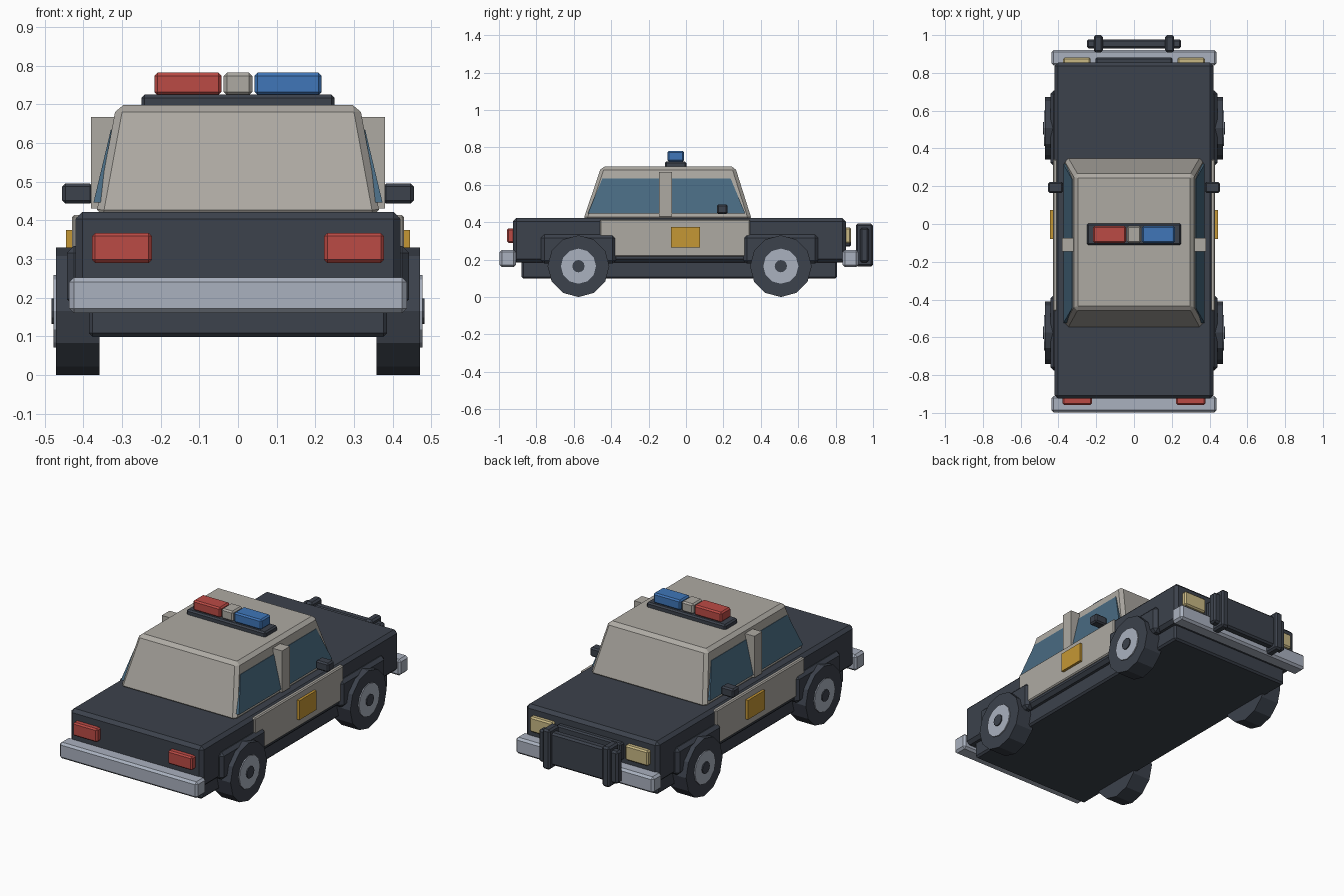
import bpy, bmesh, math
from mathutils import Matrix

cube = bpy.data.objects.get("Cube")
if cube:
    bpy.data.objects.remove(cube, do_unlink=True)


def material(name, rgb):
    m = bpy.data.materials.new(name)
    m.use_nodes = True
    m.diffuse_color = (*rgb, 1)
    m.node_tree.nodes["Principled BSDF"].inputs["Base Color"].default_value = (*rgb, 1)
    return m


DARK = material("charcoal paint", (0.045, 0.054, 0.072))
PALE = material("warm grey paint", (0.42, 0.40, 0.365))
STEEL = material("pale steel", (0.40, 0.44, 0.52))
GLASS = material("blue glass", (0.065, 0.145, 0.22))
RED = material("red lens", (0.50, 0.07, 0.06))
BLUE = material("blue lens", (0.05, 0.18, 0.48))
GOLD = material("gold badge", (0.56, 0.31, 0.035))
CREAM = material("cream lens", (0.58, 0.48, 0.23))


def finish(name, bm, mat, bevel):
    bmesh.ops.recalc_face_normals(bm, faces=bm.faces)
    mesh = bpy.data.meshes.new(name)
    bm.to_mesh(mesh)
    bm.free()
    mesh.materials.append(mat)
    ob = bpy.data.objects.new(name, mesh)
    bpy.context.collection.objects.link(ob)
    if bevel:
        mod = ob.modifiers.new("edge bevel", "BEVEL")
        mod.width = bevel
        mod.segments = 1
        mod.limit_method = "ANGLE"
    return ob


def loft(name, mat, low, high, z, bevel=0.0):
    """Block between two rectangles (x0, x1, y0, y1) at two heights."""
    bm = bmesh.new()
    rings = []
    for (x0, x1, y0, y1), h in zip((low, high), z):
        rings.append([bm.verts.new((x, y, h)) for x, y in
                      ((x0, y0), (x1, y0), (x1, y1), (x0, y1))])
    a, b = rings
    bm.faces.new(a)
    bm.faces.new(b)
    for i in range(4):
        j = (i + 1) % 4
        bm.faces.new((a[i], a[j], b[j], b[i]))
    return finish(name, bm, mat, bevel)


def box(name, mat, x, y, z, bevel=0.0):
    return loft(name, mat, (*x, *y), (*x, *y), z, bevel)


def disc(name, mat, x, y, radius, sides, bevel=0.0):
    """Cylinder along x at axle height."""
    bm = bmesh.new()
    bmesh.ops.create_cone(bm, cap_ends=True, segments=sides, radius1=radius,
                          radius2=radius, depth=abs(x[1] - x[0]))
    turn = Matrix.Rotation(math.pi / 2, 4, "Y")
    move = Matrix.Translation((sum(x) / 2, y, AXLE))
    bmesh.ops.transform(bm, matrix=move @ turn, verts=bm.verts)
    return finish(name, bm, mat, bevel)


AXLE = 0.165

# Lower body
box("chassis", DARK, (-0.386, 0.386), (-0.88, 0.808), (0.098, 0.22), 0.01)
box("body", DARK, (-0.42, 0.42), (-0.925, 0.855), (0.185, 0.422), 0.018)

# Cabin
loft("cabin", PALE, (-0.368, 0.368, -0.55, 0.353), (-0.315, 0.315, -0.453, 0.262),
     (0.41, 0.698), 0.018)

# Bumpers
box("rear_bumper", STEEL, (-0.437, 0.437), (-0.997, -0.91), (0.16, 0.252), 0.012)
box("nose_bumper", STEEL, (-0.437, 0.437), (0.838, 0.922), (0.16, 0.252), 0.012)

# Grille and push bar
box("grille", DARK, (-0.205, 0.205), (0.84, 0.882), (0.27, 0.37), 0.008)
box("push_bar_plate", DARK, (-0.25, 0.25), (0.93, 0.978), (0.185, 0.37), 0.01)

# Roof light bar
box("light_bar_base", DARK, (-0.25, 0.25), (-0.112, 0.002), (0.69, 0.725), 0.008)
box("light_bar_red", RED, (-0.216, -0.043), (-0.1, -0.01), (0.724, 0.782), 0.008)
box("light_bar_centre", PALE, (-0.037, 0.037), (-0.1, -0.01), (0.724, 0.782), 0.008)
box("light_bar_blue", BLUE, (0.043, 0.216), (-0.1, -0.01), (0.724, 0.782), 0.008)

# Paired parts on both sides
for side, s in (("left", 1), ("right", -1)):
    def sx(inner, outer):
        return tuple(sorted((s * inner, s * outer)))

    box(f"{side}_tail_light", RED, sx(0.223, 0.378), (-0.957, -0.91), (0.29, 0.367), 0.008)
    box(f"{side}_headlight", CREAM, sx(0.23, 0.375), (0.84, 0.882), (0.285, 0.372), 0.008)
    box(f"{side}_push_bar_post", DARK, sx(0.165, 0.213), (0.908, 1.0), (0.163, 0.392), 0.01)

    box(f"{side}_door_panel", PALE, sx(0.40, 0.43), (-0.46, 0.342), (0.216, 0.414), 0.006)
    box(f"{side}_badge", GOLD, sx(0.42, 0.445), (-0.08, 0.075), (0.265, 0.375))
    box(f"{side}_mirror", DARK, sx(0.375, 0.455), (0.165, 0.222), (0.443, 0.495), 0.008)
    box(f"{side}_door_pillar", PALE, sx(0.30, 0.381), (-0.145, -0.075), (0.43, 0.668))

    loft(f"{side}_window", GLASS, (*sx(0.34, 0.374), -0.525, 0.317),
         (*sx(0.30, 0.329), -0.447, 0.238), (0.446, 0.635))

    # Wheels and arches
    for end, y in (("rear", -0.575), ("nose", 0.507)):
        box(f"{side}_{end}_arch", DARK, sx(0.38, 0.443), (y - 0.2, y + 0.2),
            (0.178, 0.334), 0.018)
        disc(f"{side}_{end}_tyre", DARK, sx(0.358, 0.471), y, AXLE, 12)
        disc(f"{side}_{end}_hub", STEEL, sx(0.44, 0.477), y, 0.094, 12)
        disc(f"{side}_{end}_hub_cap", DARK, sx(0.45, 0.483), y, 0.033, 12)
